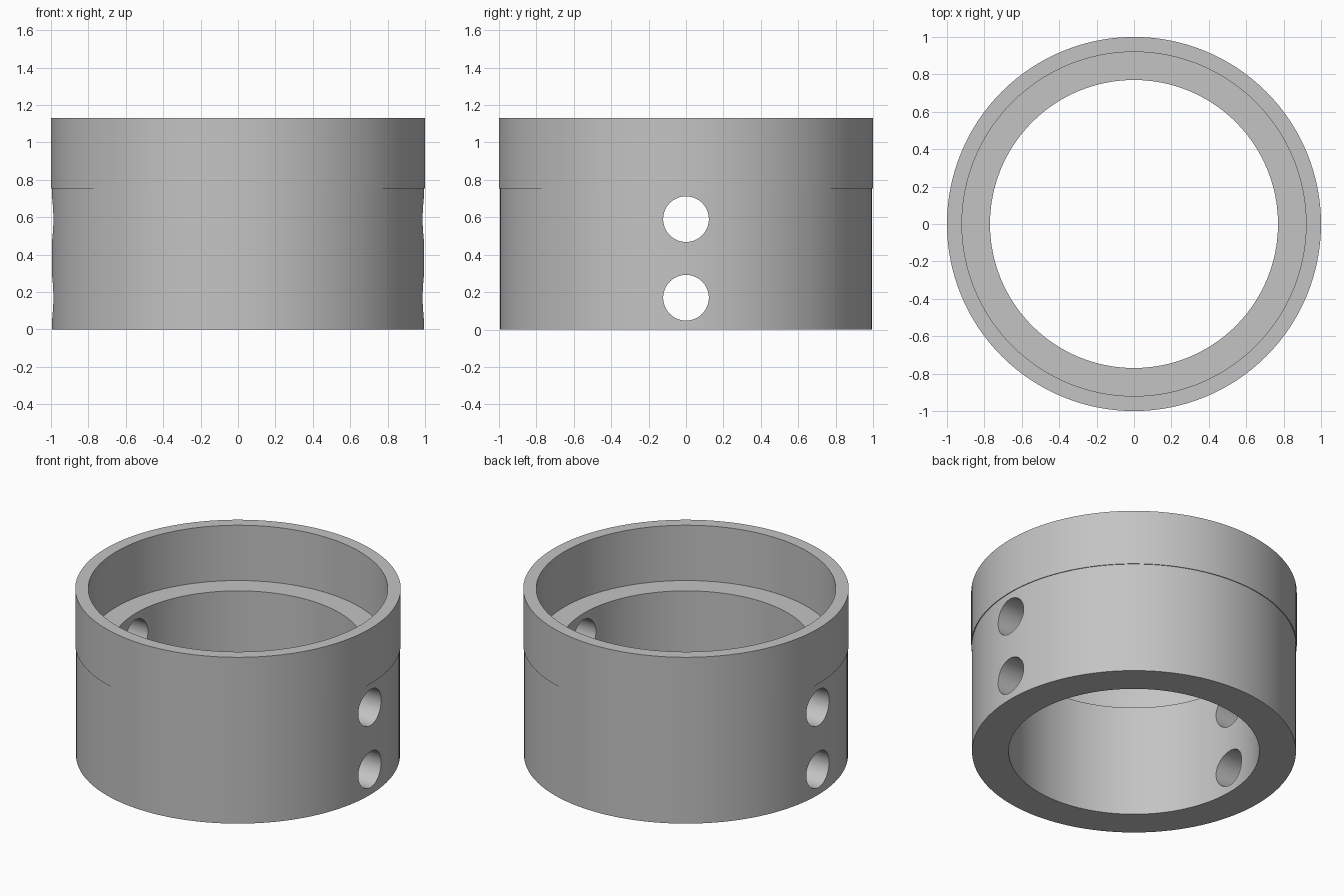
import bpy, bmesh, math
from mathutils import Matrix

cube = bpy.data.objects.get("Cube")
if cube:
    bpy.data.objects.remove(cube, do_unlink=True)

SEGMENTS = 128

grey = bpy.data.materials.new("plain grey")
grey.use_nodes = True
colour = (0.55, 0.55, 0.55, 1)
grey.diffuse_color = colour
grey.node_tree.nodes["Principled BSDF"].inputs["Base Color"].default_value = colour


def add_object(name, bm):
    bmesh.ops.recalc_face_normals(bm, faces=bm.faces)
    mesh = bpy.data.meshes.new(name)
    bm.to_mesh(mesh)
    bm.free()
    mesh.materials.append(grey)
    obj = bpy.data.objects.new(name, mesh)
    bpy.context.collection.objects.link(obj)
    return obj


def lathe(name, profile):
    """Turn a closed (radius, height) profile around the z axis."""
    bm = bmesh.new()
    rings = []
    for i in range(SEGMENTS):
        a = 2 * math.pi * i / SEGMENTS
        rings.append([bm.verts.new((r * math.cos(a), r * math.sin(a), z)) for r, z in profile])
    n = len(profile)
    for i, ring in enumerate(rings):
        after = rings[(i + 1) % SEGMENTS]
        for j in range(n):
            k = (j + 1) % n
            bm.faces.new((ring[j], after[j], after[k], ring[k]))
    return add_object(name, bm)


# Stepped collar: thick lower ring, thin upper lip with an inner ledge
collar = lathe("stepped_collar", [
    (0.77, 0), (0.995, 0), (0.995, 0.755), (1.0, 0.755),
    (1.0, 1.13), (0.92, 1.13), (0.92, 0.755), (0.77, 0.755)])

# Two cross holes drilled through both side walls
bm = bmesh.new()
for z in (0.17, 0.59):
    bmesh.ops.create_cone(
        bm, cap_ends=True, segments=64, radius1=0.122, radius2=0.122, depth=2.4,
        matrix=Matrix.Translation((0, 0, z)) @ Matrix.Rotation(math.pi / 2, 4, "Y"))
drill = add_object("hole_cutter", bm)
drill.hide_render = True

cut = collar.modifiers.new("side holes", "BOOLEAN")
cut.operation = "DIFFERENCE"
cut.solver = "EXACT"
cut.object = drill

# Apply the cut, then smooth the curved walls
bpy.ops.object.select_all(action="DESELECT")
collar.select_set(True)
bpy.context.view_layer.objects.active = collar
bpy.ops.object.modifier_apply(modifier=cut.name)
bpy.data.objects.remove(drill, do_unlink=True)
bpy.ops.object.shade_smooth_by_angle(angle=math.radians(30))
